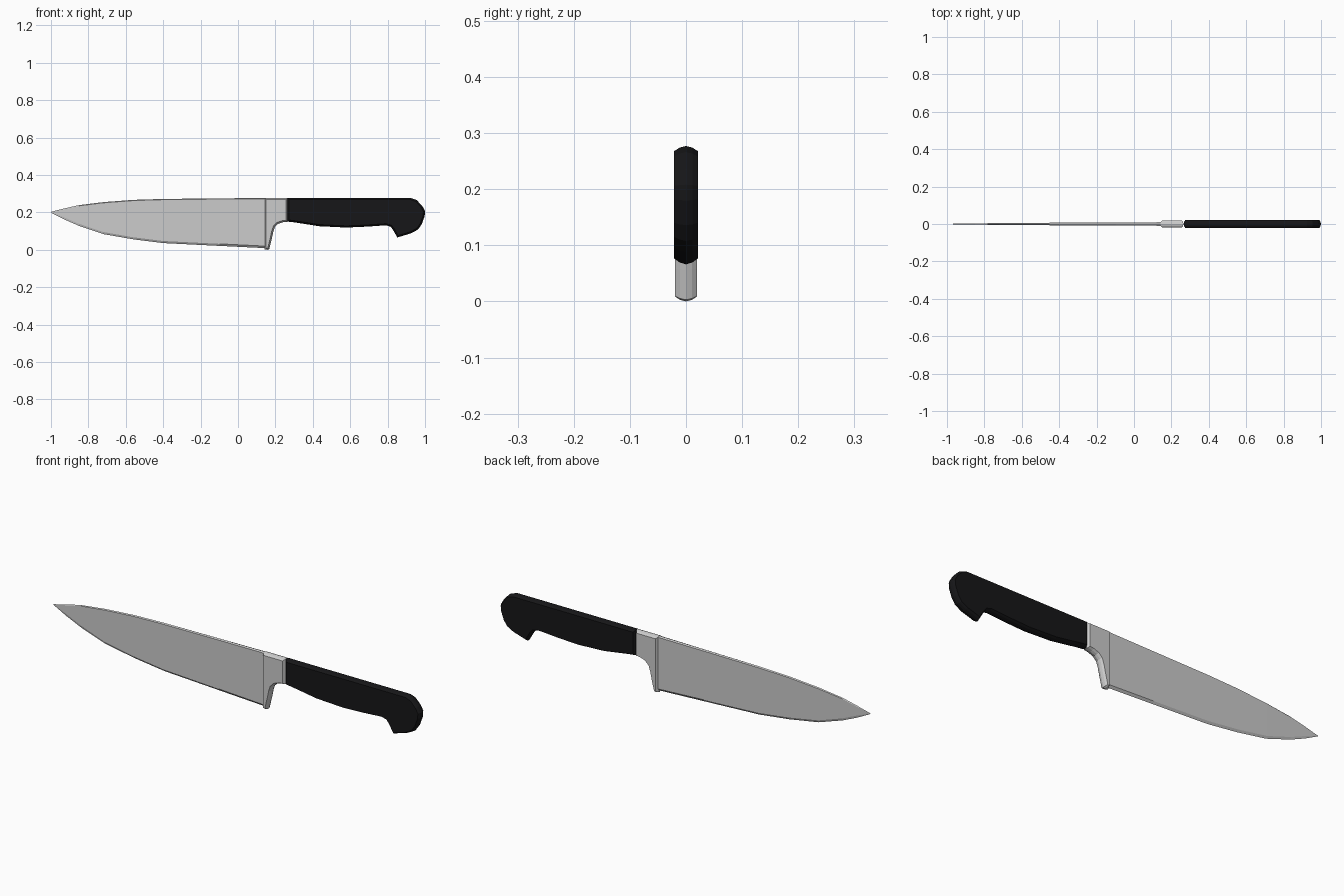
import bpy, bmesh
from mathutils import Vector

if "Cube" in bpy.data.objects:
    bpy.data.objects.remove(bpy.data.objects["Cube"])


def finish(name, bm, color=None):
    bmesh.ops.remove_doubles(bm, verts=bm.verts, dist=1e-5)
    bmesh.ops.recalc_face_normals(bm, faces=bm.faces)
    me = bpy.data.meshes.new(name)
    bm.to_mesh(me)
    bm.free()
    ob = bpy.data.objects.new(name, me)
    bpy.context.collection.objects.link(ob)
    if color:
        mat = bpy.data.materials.new(name + "_material")
        mat.diffuse_color = color
        mat.use_nodes = True
        mat.node_tree.nodes["Principled BSDF"].inputs["Base Color"].default_value = mat.diffuse_color
        me.materials.append(mat)
    return ob


def skin(bm, rings):
    """Bridge equal-length rings and cap both ends."""
    loops = [[bm.verts.new(p) for p in r] for r in rings]
    n = len(loops[0])
    for a, b in zip(loops, loops[1:]):
        for i in range(n):
            j = (i + 1) % n
            bm.faces.new((a[i], a[j], b[j], b[i]))
    bm.faces.new(loops[0])
    bm.faces.new(loops[-1])


def inset(pts, d, seams):
    """Offset a clockwise outline inward; points on a seam keep their x."""
    out, n = [], len(pts)
    for i in range(n):
        a, p, b = (Vector(pts[k % n]) for k in (i - 1, i, i + 1))
        e1, e2 = (p - a).normalized(), (b - p).normalized()
        n1, n2 = Vector((e1.y, -e1.x)), Vector((e2.y, -e2.x))
        q = p + (n1 + n2) * d / max(1 + n1.dot(n2), 0.5)
        if p.x in seams:
            q.x = p.x
        out.append(q)
    return out


def crowned_slab(name, pts, half, seams, color=None):
    """Extruded side outline whose rim is crowned towards the middle."""
    rings = []
    for f, d in ((-1, 0.009), (-0.55, 0.003), (0, 0), (0.55, 0.003), (1, 0.009)):
        rings.append([(q.x, f * half, q.y) for q in inset(pts, d, seams)])
    bm = bmesh.new()
    skin(bm, rings)
    return finish(name, bm, color)


# Blade: cross-sections of (x, spine z, edge z, half thickness)
stations = [(-1, 0.203, 0.199, 0.0008), (-0.93, 0.221, 0.163, 0.002),
            (-0.85, 0.239, 0.128, 0.003), (-0.72, 0.255, 0.084, 0.005),
            (-0.56, 0.267, 0.056, 0.006), (-0.40, 0.272, 0.036, 0.007),
            (-0.10, 0.275, 0.021, 0.008), (0.145, 0.277, 0.009, 0.0095)]
sections = []
for x, top, low, t in stations:
    h = top - low
    rim, bevel = min(0.004, h * 0.2), min(0.011, h * 0.3)
    sections.append([(x, 0, top), (x, t, top - rim), (x, t, low + bevel),
                     (x, 0, low), (x, -t, low + bevel), (x, -t, top - rim)])
bm = bmesh.new()
skin(bm, sections)
finish("blade", bm)

# Bolster with the curved finger guard running down to the heel
crowned_slab("bolster", [
    (0.142, 0.277), (0.265, 0.277), (0.265, 0.150), (0.238, 0.147),
    (0.213, 0.138), (0.197, 0.122), (0.189, 0.098), (0.180, 0.056),
    (0.167, 0.003), (0.158, 0.000), (0.142, 0.002)],
    0.020, (0.142, 0.265))

# Handle with hooked butt
crowned_slab("handle", [
    (0.265, 0.277), (0.925, 0.277), (0.955, 0.266), (0.985, 0.235),
    (1.0, 0.208), (0.998, 0.180), (0.982, 0.136), (0.962, 0.108),
    (0.925, 0.088), (0.852, 0.066), (0.828, 0.108), (0.815, 0.124),
    (0.790, 0.131), (0.690, 0.124), (0.580, 0.119), (0.435, 0.126),
    (0.365, 0.137), (0.300, 0.147), (0.265, 0.151)],
    0.021, (0.265,), (0.008, 0.008, 0.009, 1))
